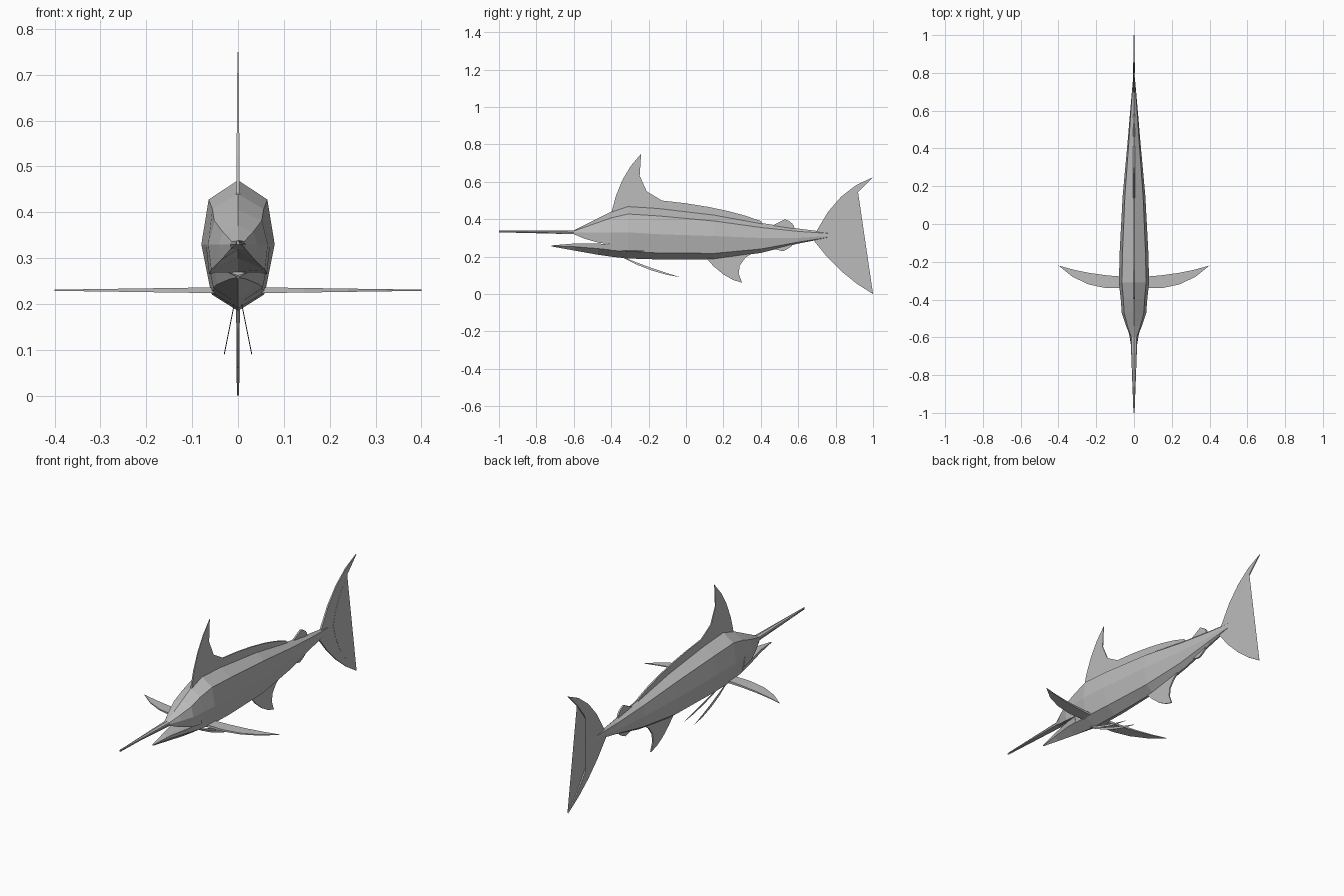
import bpy
import bmesh
from mathutils import Vector

cube = bpy.data.objects.get("Cube")
if cube:
    bpy.data.objects.remove(cube, do_unlink=True)

grey = bpy.data.materials.new("fish grey")
grey.use_nodes = True
grey.diffuse_color = (0.5, 0.5, 0.5, 1)
grey.node_tree.nodes["Principled BSDF"].inputs["Base Color"].default_value = grey.diffuse_color


def finish(name, bm):
    """Turn a bmesh into a flat shaded object with the fish material."""
    bmesh.ops.recalc_face_normals(bm, faces=bm.faces)
    mesh = bpy.data.meshes.new(name)
    bm.to_mesh(mesh)
    bm.free()
    mesh.materials.append(grey)
    obj = bpy.data.objects.new(name, mesh)
    bpy.context.collection.objects.link(obj)


def bridge(bm, first, second):
    """Join two matching closed loops of vertices with quads."""
    count = len(first)
    for i in range(count):
        j = (i + 1) % count
        bm.faces.new((first[i], first[j], second[j], second[i]))


def loft(name, section, stations):
    """Skin mirrored cross-sections; section returns a half ring from top to bottom."""
    bm = bmesh.new()
    rings = []
    for y, *sizes in stations:
        half = section(*sizes)
        outline = half + [(-x, z) for x, z in half[-2:0:-1]]
        rings.append([bm.verts.new((x, y, z)) for x, z in outline])
    for first, second in zip(rings, rings[1:]):
        bridge(bm, first, second)
    bm.faces.new(rings[0])
    bm.faces.new(rings[-1])
    finish(name, bm)


def blend(start, end, amount):
    return start + (end - start) * amount


def upper_half(top, flank, width):
    """Ridge, shoulder and flank corners, shared by body and head."""
    return [(0, top), (width * 0.8, blend(top, flank, 0.3)), (width, flank)]


def body_section(top, flank, belly, width):
    chine = (width * 0.74, blend(belly, flank, 0.26))
    return upper_half(top, flank, width) + [chine, (0, belly)]


def head_section(top, lip, roof, width):
    flank = min(0.33, blend(lip, top, 0.6))
    return upper_half(top, flank, width) + [(width * 0.9, lip), (0, roof)]


def jaw_section(lip, keel, width):
    floor = lip - width * 0.3
    chine = (width * 0.9, blend(lip, keel, 0.45))
    return [(0, floor), (width, lip), chine, (0, keel)]


def curved_outline(points, steps=4):
    """Corners alternate with bend points; each bend shapes a quadratic arc."""
    corners = [Vector(p) for p in points[::2]]
    bends = [Vector(p) for p in points[1::2]]
    outline = [corners[0]]
    for start, bend, end in zip(corners, bends, corners[1:]):
        for step in range(1, steps + 1):
            t = step / steps
            outline.append(start.lerp(bend, t).lerp(bend.lerp(end, t), t))
    return outline


def fin(name, place, points):
    """Thin plate; place(point, face) puts an outline point on one of its two faces."""
    bm = bmesh.new()
    outline = curved_outline(points)
    near, far = ([bm.verts.new(place(p, face)) for p in outline] for face in (1, -1))
    caps = [bm.faces.new(near), bm.faces.new(far)]
    bridge(bm, near, far)
    bmesh.ops.triangulate(bm, faces=caps)
    finish(name, bm)


def upright(point, face):
    """Fins on the centre line get thinner away from the body axis."""
    y, z = point
    return face * max(0.001, 0.005 - abs(z - 0.3) / 120), y, z


# Body: y, ridge, flank and belly heights, half width
loft("body", body_section, [
    (-0.4, 0.44, 0.33, 0.2, 0.07),
    (-0.31, 0.47, 0.33, 0.19, 0.08),
    (-0.15, 0.46, 0.32, 0.185, 0.076),
    (0.15, 0.425, 0.31, 0.185, 0.06),
    (0.4, 0.38, 0.3, 0.22, 0.037),
    (0.6, 0.35, 0.3, 0.27, 0.02),
    (0.76, 0.33, 0.31, 0.3, 0.006),
])

# Upper head and bill: y, ridge, lip and mouth roof heights, half width
loft("upper_head_and_bill", head_section, [
    (-1, 0.34, 0.335, 0.335, 0.003),
    (-0.6, 0.34, 0.32, 0.32, 0.018),
    (-0.54, 0.37, 0.295, 0.315, 0.042),
    (-0.47, 0.405, 0.275, 0.3, 0.065),
    (-0.4, 0.44, 0.265, 0.27, 0.07),
])

# Lower jaw: y, lip and keel heights, half width
loft("lower_jaw", jaw_section, [
    (-0.72, 0.26, 0.255, 0.003),
    (-0.6, 0.27, 0.233, 0.023),
    (-0.47, 0.27, 0.21, 0.05),
    (-0.4, 0.265, 0.2, 0.06),
])

# Fins on the centre line
fin("dorsal_fin", upright, [
    (-0.4, 0.43), (-0.36, 0.63), (-0.24, 0.75), (-0.3, 0.48),
    (0, 0.485), (0.25, 0.45), (0.4, 0.39), (0.41, 0.38), (0.42, 0.36)])
fin("second_dorsal_fin", upright, [
    (0.45, 0.36), (0.49, 0.38), (0.53, 0.4), (0.58, 0.38), (0.58, 0.35)])
fin("anal_fin", upright, [
    (0.1, 0.2), (0.2, 0.08), (0.3, 0.06), (0.24, 0.16), (0.37, 0.23)])
fin("second_anal_fin", upright, [
    (0.45, 0.25), (0.5, 0.23), (0.52, 0.23), (0.57, 0.25), (0.58, 0.28)])
fin("tail_fin", upright, [
    (0.7, 0.34), (0.81, 0.56), (1, 0.625), (0.82, 0.46), (0.8, 0.32),
    (0.82, 0.17), (1, 0), (0.82, 0.1), (0.68, 0.29)])

# Paired fins
for side, label in ((1, "left"), (-1, "right")):
    def level(point, face):
        x, y = point
        return side * x, y, 0.23 + face * (0.007 - x / 70)

    def trailing(point, face):
        y, z = point
        return side * blend(0.03, 0.01, (z - 0.09) * 10) + face * 0.001, y, z

    fin(label + "_pectoral_fin", level, [
        (0.04, -0.34), (0.26, -0.36), (0.4, -0.22), (0.24, -0.27), (0.04, -0.28)])
    fin(label + "_pelvic_fin", trailing, [
        (-0.34, 0.2), (-0.2, 0.14), (-0.03, 0.09), (-0.18, 0.11), (-0.33, 0.19)])
